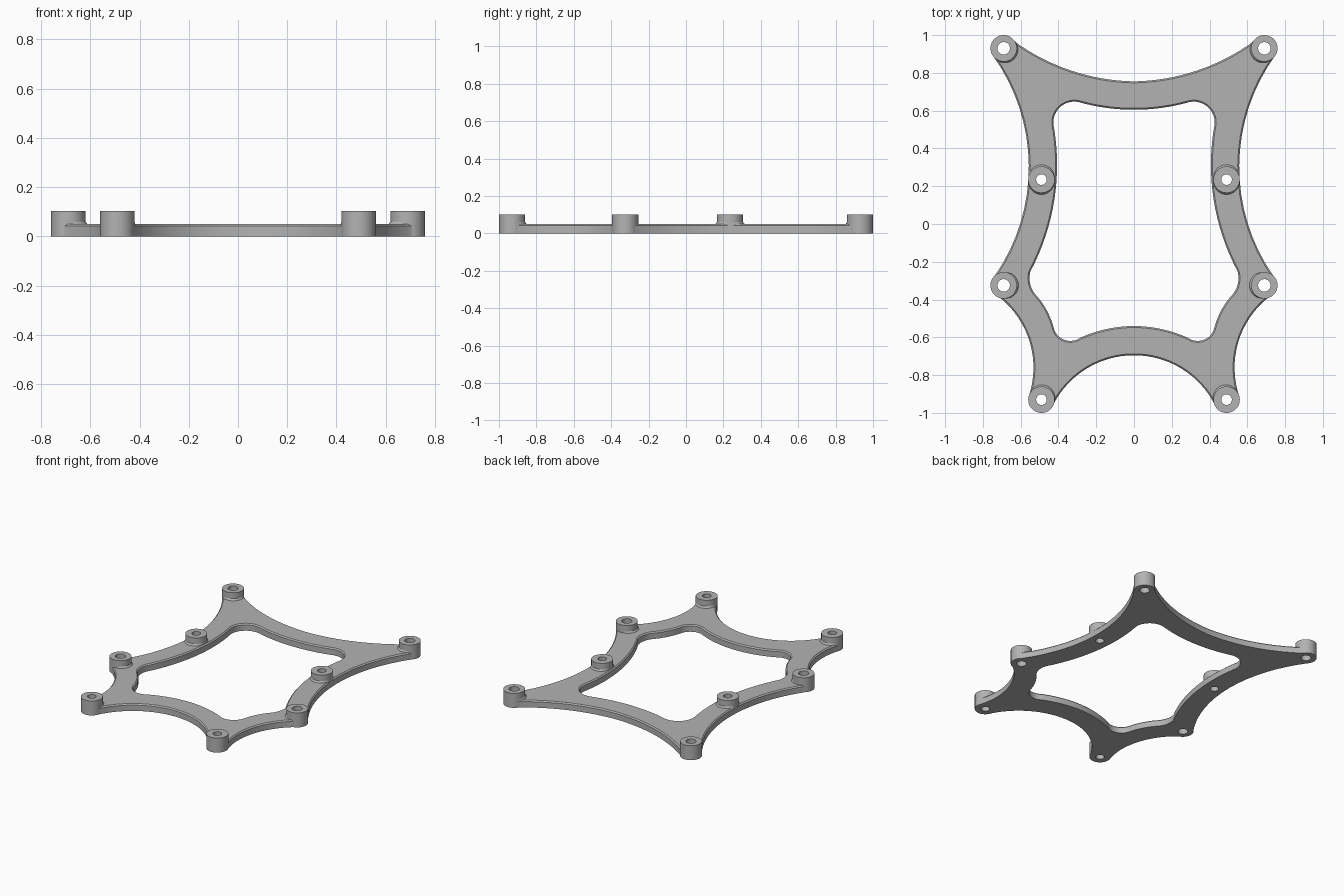
import bpy, bmesh, math
from mathutils import Vector

cube = bpy.data.objects.get("Cube")
if cube:
    bpy.data.objects.remove(cube)

PLATE_TOP, BOSS_TOP, BOSS_R, EDGE = 0.049, 0.102, 0.07, 0.008
# boss: x, y, hole radius, directions in which the collar blends into the plate
BOSSES = [(0.69, 0.93, 0.033, [(-0.7, -0.7)]),
          (0.49, 0.235, 0.028, [(0, 1), (0, -1)]),
          (0.69, -0.325, 0.033, [(-1, 0)]),
          (0.49, -0.93, 0.028, [(-0.3, 0.95)])]

grey = bpy.data.materials.new("light grey")
grey.use_nodes = True
grey.diffuse_color = (0.45, 0.45, 0.45, 1)
grey.node_tree.nodes["Principled BSDF"].inputs["Base Color"].default_value = grey.diffuse_color


def arc(a, b, c, n=16):
    """Points of the circular arc from a through b to c."""
    a, b, c = Vector(a), Vector(b), Vector(c)
    u, v = b - a, c - a
    d = 2 * (u.x * v.y - u.y * v.x)
    o = a + Vector((v.y * u.length_squared - u.y * v.length_squared,
                    u.x * v.length_squared - v.x * u.length_squared)) / d
    start = math.atan2(a.y - o.y, a.x - o.x)
    end = math.atan2(c.y - o.y, c.x - o.x)
    sweep = (end - start) % math.tau
    if d < 0:
        sweep -= math.tau
    r = (a - o).length
    return [o + r * Vector((math.cos(start + sweep * i / n), math.sin(start + sweep * i / n)))
            for i in range(n + 1)]


def contour(points):
    """Chain arcs through every second point, then mirror the half outline."""
    half = [Vector(points[0])]
    for i in range(0, len(points) - 2, 2):
        half += arc(*points[i:i + 3])[1:]
    return half + [Vector((-p.x, p.y)) for p in reversed(half[1:-1])]


def circle(x, y, r, n=48):
    return [Vector((x + r * math.cos(math.tau * i / n), y + r * math.sin(math.tau * i / n)))
            for i in range(n)]


def offset(loop, dist):
    """Shift a clockwise loop towards its right-hand side."""
    out = []
    for i, p in enumerate(loop):
        t = (loop[(i + 1) % len(loop)] - loop[i - 1]).normalized()
        out.append(p + dist * Vector((t.y, -t.x)))
    return out


def ring(bm, loop, z):
    return [bm.verts.new((p.x, p.y, z)) for p in loop]


def bridge(bm, rings, closed=False):
    pairs = list(zip(rings, rings[1:]))
    if closed:
        pairs.append((rings[-1], rings[0]))
    for lo, hi in pairs:
        for i in range(len(lo)):
            j = (i + 1) % len(lo)
            bm.faces.new((lo[i], lo[j], hi[j], hi[i]))


def finish(bm, name):
    bmesh.ops.recalc_face_normals(bm, faces=bm.faces)
    mesh = bpy.data.meshes.new(name)
    bm.to_mesh(mesh)
    bm.free()
    mesh.materials.append(grey)
    obj = bpy.data.objects.new(name, mesh)
    bpy.context.collection.objects.link(obj)
    bpy.ops.object.select_all(action='DESELECT')
    obj.select_set(True)
    bpy.context.view_layer.objects.active = obj
    bpy.ops.object.shade_smooth_by_angle(angle=math.radians(30))


# Frame plate: scalloped outline, rounded window, chamfered top edge
outer = contour([(0, 0.755), (0.32, 0.808), (0.632, 0.966), (0.738, 0.978), (0.748, 0.893),
                 (0.557, 0.3), (0.737, -0.274), (0.758, -0.325), (0.71, -0.39),
                 (0.568, -0.58), (0.557, -0.912), (0.495, -0.998), (0.425, -0.952),
                 (0.21, -0.743), (0, -0.695)])
window = contour([(0, 0.605), (0.14, 0.614), (0.28, 0.642), (0.395, 0.615), (0.427, 0.53),
                  (0.449, 0), (0.548, -0.25), (0.551, -0.31), (0.52, -0.375),
                  (0.46, -0.46), (0.425, -0.55), (0.385, -0.605), (0.285, -0.602),
                  (0.145, -0.556), (0, -0.54)])
loops = [(outer, EDGE), (window, -EDGE)]
loops += [(circle(s * x, y, 0.05), 0) for x, y, _, _ in BOSSES for s in (1, -1)]

bm = bmesh.new()
bottoms, tops = [], []
for loop, inset in loops:
    rings = [ring(bm, loop, 0)]
    if inset:
        rings.append(ring(bm, loop, PLATE_TOP - EDGE))
    rings.append(ring(bm, offset(loop, inset), PLATE_TOP))
    bridge(bm, rings)
    bottoms.append(rings[0])
    tops.append(rings[-1])
for cap in (bottoms, tops):
    edges = [bm.edges.get((r[i - 1], r[i])) for r in cap for i in range(len(r))]
    bmesh.ops.triangle_fill(bm, edges=edges, use_beauty=True)
finish(bm, "frame_plate")

# Hollow mounting bosses with a small sloped collar on the plate side
for row, (x, y, hole, directions) in zip(("back", "middle", "side", "front"), BOSSES):
    for s, side in ((1, "left"), (-1, "right")):
        bm = bmesh.new()
        bridge(bm, [ring(bm, circle(s * x, y, r), z) for r, z in
                    ((hole, 0), (BOSS_R, 0), (BOSS_R, BOSS_TOP), (hole, BOSS_TOP))], closed=True)
        for dx, dy in directions:
            foot = circle(s * (x + 0.013 * dx), y + 0.013 * dy, BOSS_R - 0.001)
            bridge(bm, [ring(bm, foot, PLATE_TOP - 0.004),
                        ring(bm, circle(s * x, y, BOSS_R - 0.001), PLATE_TOP + 0.013)])
        finish(bm, f"{row}_boss_{side}")
